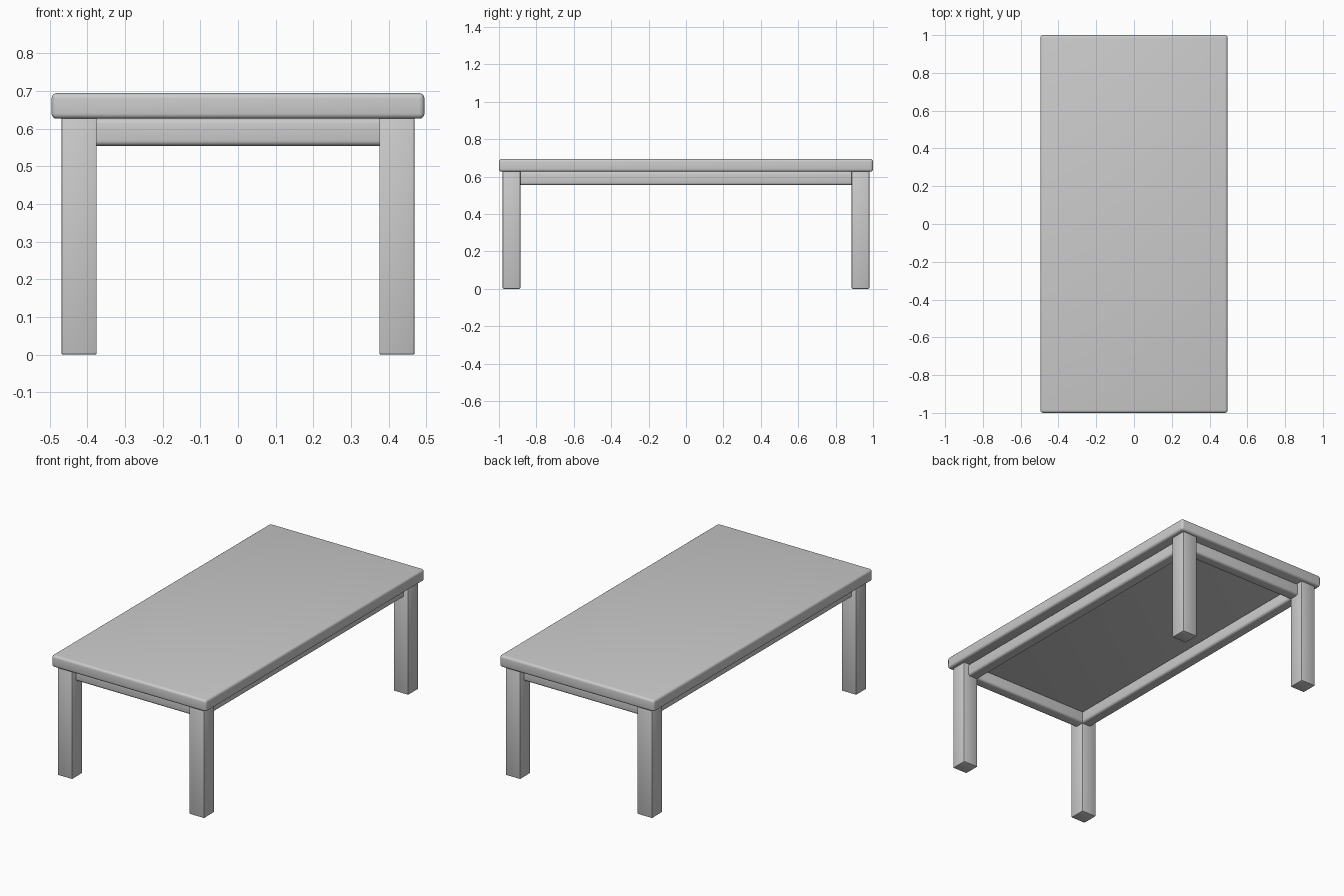
import bpy, math

if "Cube" in bpy.data.objects:
    bpy.data.objects.remove(bpy.data.objects["Cube"])


def rounded_box(name, lo, hi, radius, segments=4):
    """Box between two corners with rounded edges."""
    bpy.ops.mesh.primitive_cube_add(size=1, location=[(a + b) / 2 for a, b in zip(lo, hi)])
    ob = bpy.context.object
    ob.name = name
    ob.scale = [b - a for a, b in zip(lo, hi)]
    bpy.ops.object.transform_apply(location=False, rotation=False, scale=True)
    bev = ob.modifiers.new("bevel", 'BEVEL')
    bev.width = radius
    bev.segments = segments
    bpy.ops.object.modifier_apply(modifier="bevel")
    bpy.ops.object.shade_smooth_by_angle(angle=math.radians(35))
    return ob


# Table top
rounded_box("table_top", (-0.495, -1.0, 0.626), (0.495, 1.0, 0.694), 0.014)

# Legs
for sx, side in ((-1, "left"), (1, "right")):
    for sy, end in ((-1, "front"), (1, "back")):
        x, y = sx * 0.422, sy * 0.933
        rounded_box(f"{end}_{side}_leg", (x - 0.047, y - 0.047, 0.003),
                    (x + 0.047, y + 0.047, 0.635), 0.004, 2).location.z -= 0.003

# Long side aprons
for s, side in ((-1, "left"), (1, "right")):
    x = s * 0.404
    rounded_box(f"{side}_apron", (x - 0.034, -0.93, 0.554), (x + 0.034, 0.93, 0.627), 0.014)

# Short end aprons
for s, end in ((-1, "front"), (1, "back")):
    y = s * 0.912
    rounded_box(f"{end}_apron", (-0.42, y - 0.034, 0.554), (0.42, y + 0.034, 0.627), 0.014)
